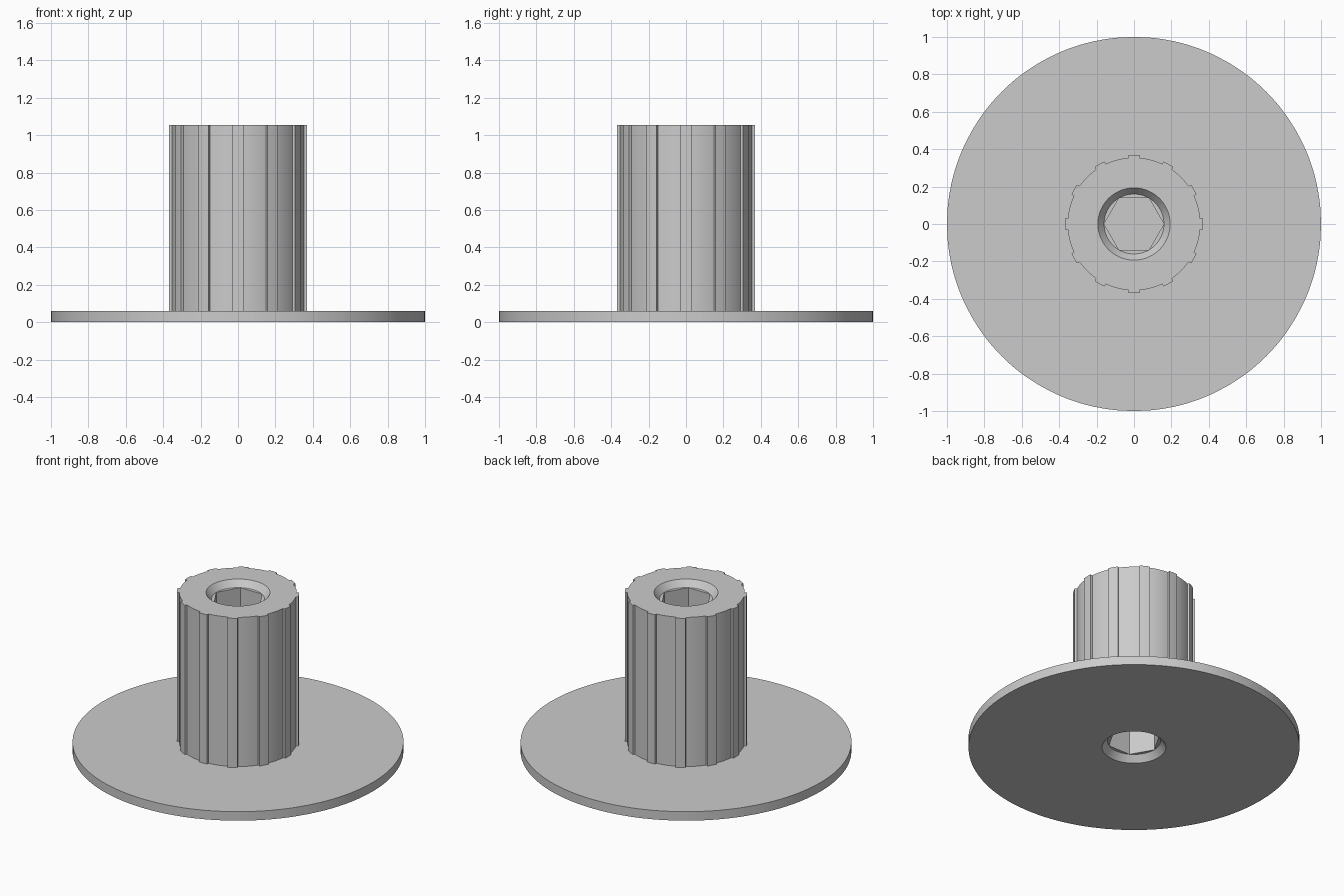
import bpy, bmesh, math
from math import radians, degrees, cos, sin, asin, pi

if "Cube" in bpy.data.objects:
    bpy.data.objects.remove(bpy.data.objects["Cube"])

# Main sizes
DISC_R, DISC_H, TOP = 1.0, 0.06, 1.055
BODY_R, TOOTH_R, TOOTH_HALF, TEETH = 0.355, 0.37, 0.03, 12
BORE_R, MOUTH_R, CHAMFER = 0.16, 0.193, 0.042
WEB_LOW, WEB_HIGH = 0.50, 0.55

# Angles of one tooth sector (degrees) with the radius of the splined outline
a_out, a_in = degrees(asin(TOOTH_HALF / TOOTH_R)), degrees(asin(TOOTH_HALF / BODY_R))
STEPS = 8
sector = [(0, TOOTH_R), (a_out, TOOTH_R)]
sector += [(a_in + (30 - 2 * a_in) * i / STEPS, BODY_R) for i in range(STEPS + 1)]
sector += [(30 - a_out, TOOTH_R)]
outline = [(radians(30 * t + a), r) for t in range(TEETH) for a, r in sector]


def circle(radius):
    return lambda a, r: radius


def spline(a, r):
    return r


def hexagon(a, r):
    return BORE_R * cos(pi / 6) / cos(a % (pi / 3) - pi / 6)


# Section loops from the lower hex socket, around the outside, into the upper one
loops = [
    (hexagon, WEB_LOW), (hexagon, CHAMFER),
    (circle(BORE_R), CHAMFER), (circle(MOUTH_R), 0),
    (circle(DISC_R), 0), (circle(DISC_R), DISC_H),
    (spline, DISC_H), (spline, TOP),
    (circle(MOUTH_R), TOP), (circle(BORE_R), TOP - CHAMFER),
    (hexagon, TOP - CHAMFER), (hexagon, WEB_HIGH),
]

bm = bmesh.new()
rings = []
for shape, z in loops:
    rings.append([bm.verts.new((shape(a, r) * cos(a), shape(a, r) * sin(a), z))
                  for a, r in outline])
n = len(outline)
for low, high in zip(rings, rings[1:]):
    for i in range(n):
        j = (i + 1) % n
        # Neighbouring loops share corner points where the hexagon meets the circle
        bm.faces.new((low[i], low[j], high[j], high[i]))

# Web closing the two sockets
bm.faces.new(rings[0][::-1])
bm.faces.new(rings[-1])
bmesh.ops.remove_doubles(bm, verts=bm.verts, dist=1e-5)
bmesh.ops.recalc_face_normals(bm, faces=bm.faces)

mesh = bpy.data.meshes.new("splined_hub_with_flange")
bm.to_mesh(mesh)
bm.free()
hub = bpy.data.objects.new("splined_hub_with_flange", mesh)
bpy.context.collection.objects.link(hub)

# Plain grey
grey = bpy.data.materials.new("light_grey")
grey.diffuse_color = (0.6, 0.6, 0.6, 1)
grey.use_nodes = True
grey.node_tree.nodes["Principled BSDF"].inputs["Base Color"].default_value = grey.diffuse_color
mesh.materials.append(grey)

# Smooth round walls, sharp edges
bpy.context.view_layer.objects.active = hub
hub.select_set(True)
bpy.ops.object.shade_smooth_by_angle(angle=radians(25))
